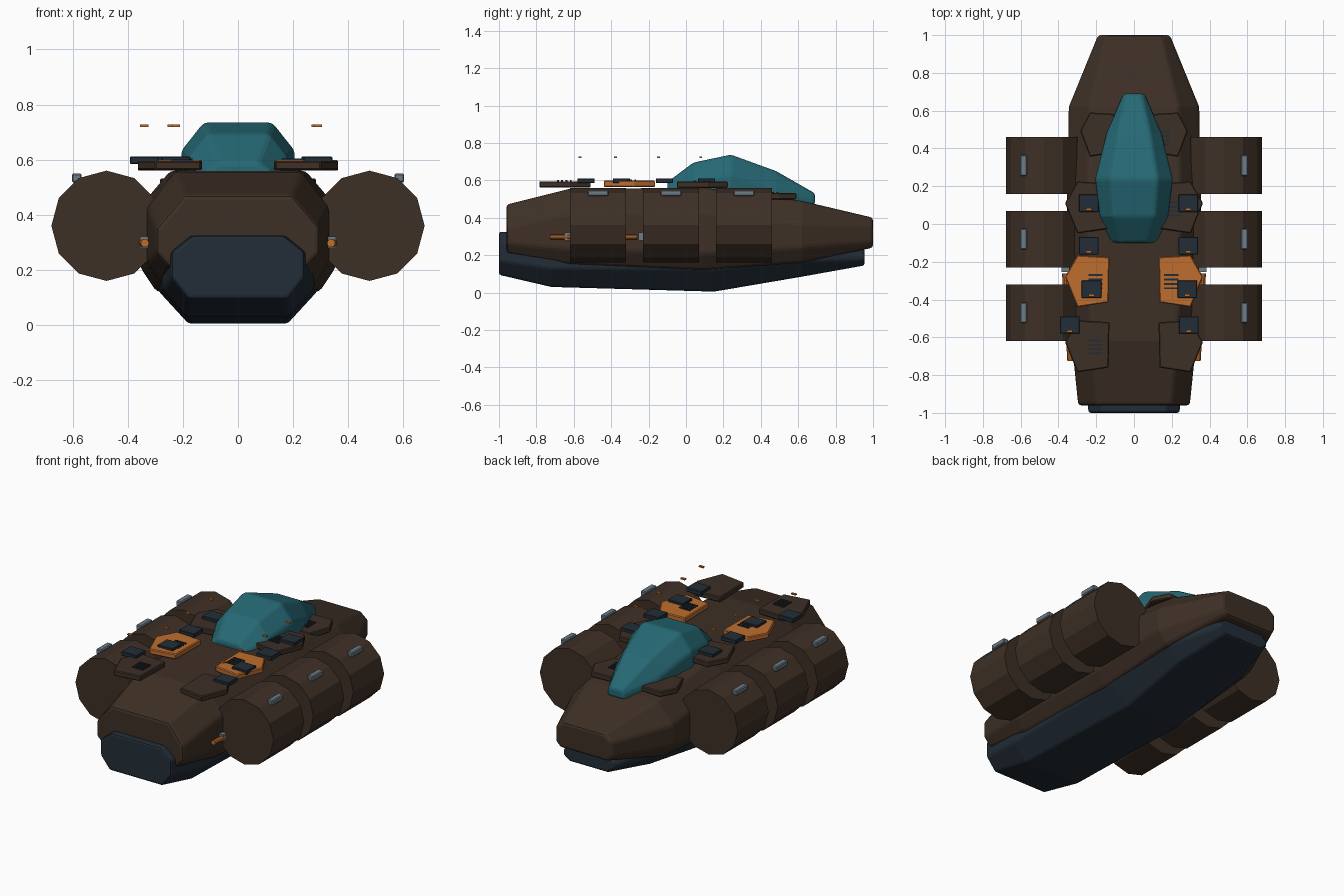
import bpy, bmesh, math
from mathutils import Vector

if "Cube" in bpy.data.objects:
    bpy.data.objects.remove(bpy.data.objects["Cube"], do_unlink=True)


def material(name, rgb):
    m = bpy.data.materials.new(name)
    m.use_nodes = True
    m.diffuse_color = (*rgb, 1)
    m.node_tree.nodes["Principled BSDF"].inputs["Base Color"].default_value = (*rgb, 1)
    return m


BROWN = material("brown armour", (0.048, 0.029, 0.019))
NAVY = material("dark navy", (0.016, 0.026, 0.038))
TEAL = material("teal glass", (0.019, 0.14, 0.175))
ORANGE = material("orange accent", (0.52, 0.155, 0.028))
GREY = material("steel grey", (0.15, 0.2, 0.235))


def finish(name, bm, mat, bevel=0, segments=1):
    bmesh.ops.recalc_face_normals(bm, faces=bm.faces)
    mesh = bpy.data.meshes.new(name)
    bm.to_mesh(mesh)
    bm.free()
    mesh.materials.append(mat)
    ob = bpy.data.objects.new(name, mesh)
    bpy.context.collection.objects.link(ob)
    if bevel:
        mod = ob.modifiers.new("bevel", "BEVEL")
        mod.width, mod.segments = bevel, segments
        mod.limit_method, mod.angle_limit = "ANGLE", math.radians(25)
    return ob


def box(name, centre, size, mat, bevel=0):
    bm = bmesh.new()
    bmesh.ops.create_cube(bm, size=1)
    for v in bm.verts:
        v.co = Vector(a * s + c for a, s, c in zip(v.co, size, centre))
    return finish(name, bm, mat, bevel)


def rod(name, a, b, radius, sides, mat, bevel=0):
    a, b = Vector(a), Vector(b)
    bm = bmesh.new()
    bmesh.ops.create_cone(bm, cap_ends=True, segments=sides, radius1=radius,
                          radius2=radius, depth=(b - a).length)
    turn = (b - a).to_track_quat("Z", "X")
    for v in bm.verts:
        v.co = turn @ v.co + (a + b) / 2
    return finish(name, bm, mat, bevel)


def loft(name, sections, mat, bevel):
    """Each section: y, half width, bottom, top, top chamfer (x, z), bottom chamfer (x, z)."""
    bm = bmesh.new()
    rings = []
    for y, w, lo, hi, tx, tz, bx, bz in sections:
        half = [(w - bx, lo), (w, lo + bz), (w, hi - tz), (w - tx, hi)]
        outline = half + [(-x, z) for x, z in reversed(half)]
        rings.append([bm.verts.new((x, y, z)) for x, z in outline])
    for r, s in zip(rings, rings[1:]):
        for i in range(8):
            j = (i + 1) % 8
            bm.faces.new((r[i], r[j], s[j], s[i]))
    bm.faces.new(rings[0])
    bm.faces.new(rings[-1])
    return finish(name, bm, mat, bevel, 2)


def plate(name, outline, bottom, thickness, mat):
    bm = bmesh.new()
    base = bm.faces.new([bm.verts.new((x, y, bottom)) for x, y in outline])
    top = bmesh.ops.extrude_face_region(bm, geom=[base])["geom"]
    for v in top:
        if isinstance(v, bmesh.types.BMVert):
            v.co.z += thickness
    return finish(name, bm, mat, 0.005)


# Main hull, keel and canopy
loft("upper_hull", [
    (-0.96, 0.295, 0.21, 0.47, 0.10, 0.12, 0.05, 0.05),
    (-0.62, 0.33, 0.15, 0.555, 0.10, 0.13, 0.05, 0.08),
    (0.10, 0.355, 0.12, 0.56, 0.11, 0.13, 0.06, 0.09),
    (0.62, 0.345, 0.16, 0.49, 0.11, 0.12, 0.06, 0.08),
    (1.00, 0.19, 0.24, 0.40, 0.05, 0.04, 0.03, 0.03)], BROWN, 0.015)
loft("lower_keel", [
    (-1.00, 0.24, 0.095, 0.325, 0.075, 0.06, 0.06, 0.075),
    (-0.72, 0.275, 0.03, 0.32, 0.07, 0.06, 0.09, 0.10),
    (0.15, 0.29, 0.005, 0.30, 0.07, 0.06, 0.11, 0.12),
    (0.62, 0.27, 0.085, 0.27, 0.06, 0.05, 0.08, 0.08),
    (0.955, 0.17, 0.145, 0.235, 0.04, 0.03, 0.04, 0.03)], NAVY, 0.012)
loft("canopy", [
    (-0.10, 0.12, 0.50, 0.59, 0.05, 0.04, 0.02, 0.02),
    (0.04, 0.18, 0.48, 0.695, 0.07, 0.09, 0.02, 0.04),
    (0.24, 0.205, 0.46, 0.737, 0.08, 0.10, 0.02, 0.06),
    (0.48, 0.145, 0.44, 0.65, 0.06, 0.10, 0.02, 0.06),
    (0.69, 0.055, 0.47, 0.53, 0.02, 0.02, 0.01, 0.01)], TEAL, 0.02)

# Side tanks, clamps and thruster rods
for side, s in (("left", 1), ("right", -1)):
    for n, y in enumerate((-0.47, -0.08, 0.31)):
        rod(f"{side}_tank_{n}", (s * 0.477, y - 0.15, 0.36), (s * 0.477, y + 0.15, 0.36),
            0.2, 12, BROWN)
        box(f"{side}_tank_clamp_{n}", (s * 0.585, y, 0.533), (0.036, 0.11, 0.032), GREY, 0.005)
    rod(f"{side}_thruster_rod", (s * 0.338, -0.725, 0.297), (s * 0.366, -0.262, 0.297),
        0.015, 10, ORANGE)
    for n, (x, y) in enumerate(((0.335, -0.635), (0.365, -0.24))):
        box(f"{side}_rod_bracket_{n}", (s * x, y, 0.3), (0.04, 0.03, 0.042), GREY)

# Deck armour panels: five-sided plates, mirrored in pairs
SHAPE = [(0.13, 0.12), (0.30, 0.13), (0.365, 0.015), (0.30, -0.145), (0.135, -0.12)]
for n, (y, bottom, width, mat) in enumerate((
        (-0.64, 0.562, 1, BROWN), (-0.295, 0.565, 1, ORANGE),
        (0.095, 0.56, 1, BROWN), (0.48, 0.498, 0.78, BROWN))):
    for side, s in (("left", 1), ("right", -1)):
        plate(f"{side}_deck_panel_{n}", [(s * x * width, y + dy * (1 if width == 1 else 0.85))
                                         for x, dy in SHAPE], bottom, 0.033, mat)

# Vent slats on some of the panels
for n, (x, y, z) in enumerate(((-0.203, -0.65, 0.597), (-0.203, -0.305, 0.6),
                               (0.197, -0.305, 0.6), (0.21, 0.08, 0.595), (0.15, 0.455, 0.533))):
    for k in range(4):
        box(f"vent_{n}_slat_{k}", (x, y + 0.034 - k * 0.023, z), (0.075, 0.01, 0.008), NAVY)

# Hatch tiles, each with a marker light hovering above
for n, (y, right_x, left_x) in enumerate(((-0.535, -0.34, 0.29), (-0.345, -0.225, 0.282),
                                          (-0.115, -0.24, 0.288), (0.11, -0.24, 0.288))):
    for side, x in (("left", left_x), ("right", right_x)):
        box(f"{side}_hatch_{n}", (x, y, 0.598), (0.104, 0.092, 0.026), NAVY, 0.003)
        box(f"{side}_marker_{n}", (x, y - 0.032, 0.723), (0.03, 0.014, 0.008), ORANGE)
